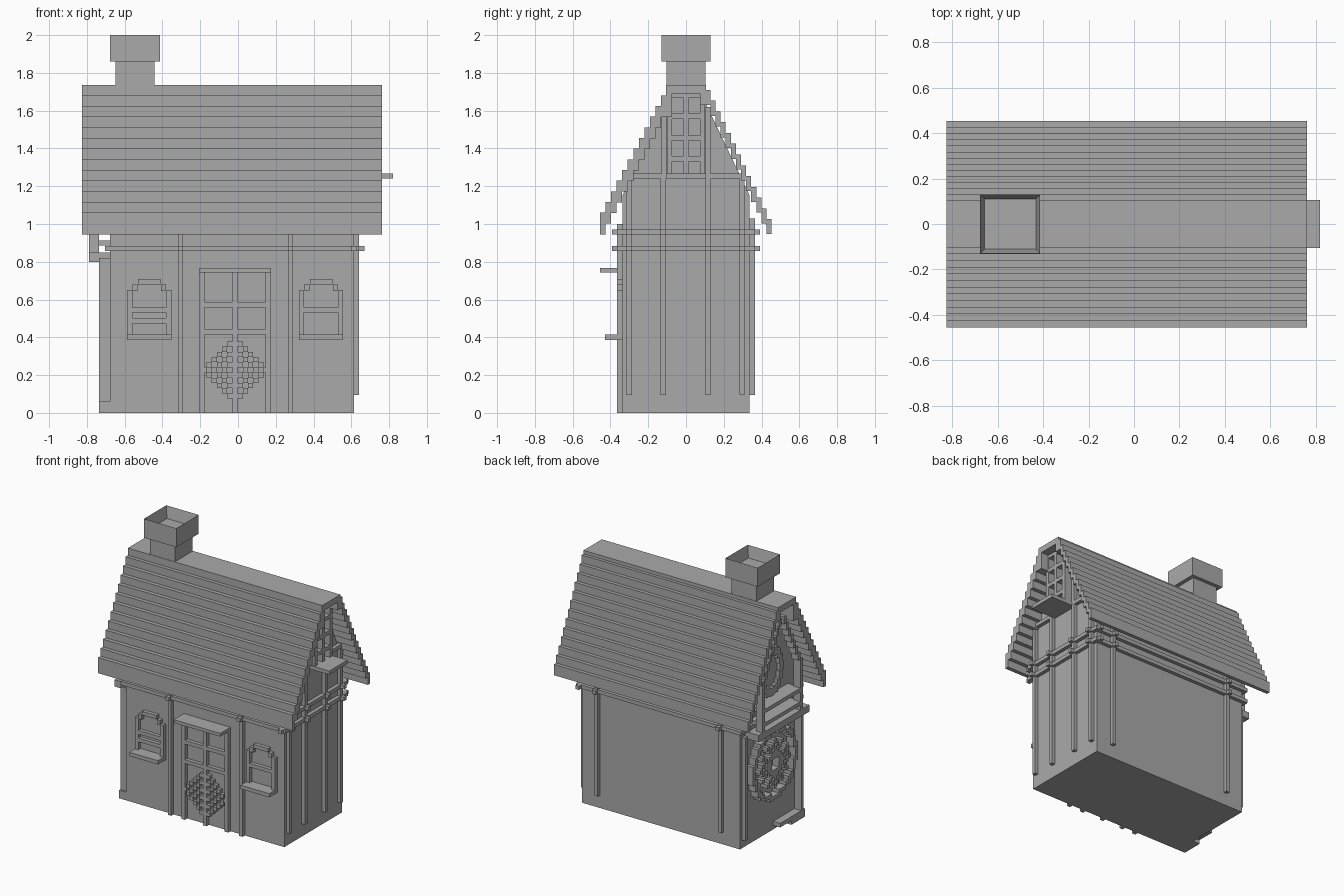
import bpy, bmesh, math

cube = bpy.data.objects.get("Cube")
if cube:
    bpy.data.objects.remove(cube, do_unlink=True)

grey = bpy.data.materials.new("stone_grey")
grey.use_nodes = True
colour = (0.4, 0.4, 0.4, 1)
grey.diffuse_color = colour
grey.node_tree.nodes["Principled BSDF"].inputs["Base Color"].default_value = colour

UNIT = 0.0275                      # thickness of one timber
EAST, WEST, SIDE = 0.614, -0.677, 0.337   # wall planes


def finish(name, bm):
    bmesh.ops.recalc_face_normals(bm, faces=bm.faces)
    mesh = bpy.data.meshes.new(name)
    bm.to_mesh(mesh)
    bm.free()
    mesh.materials.append(grey)
    obj = bpy.data.objects.new(name, mesh)
    bpy.context.scene.collection.objects.link(obj)
    return obj


def add_box(bm, xs, ys, zs):
    verts = [bm.verts.new((x, y, z)) for x in xs for y in ys for z in zs]
    for quad in ("0132", "4576", "0154", "2376", "0264", "1375"):
        bm.faces.new([verts[int(c)] for c in quad])


def boxes(name, items):
    bm = bmesh.new()
    for item in items:
        add_box(bm, *item)
    return finish(name, bm)


def extrude_x(name, profile, x_start, x_end):
    bm = bmesh.new()
    face = bm.faces.new([bm.verts.new((x_start, y, z)) for y, z in profile])
    moved = bmesh.ops.extrude_face_region(bm, geom=[face])["geom"]
    verts = [g for g in moved if isinstance(g, bmesh.types.BMVert)]
    bmesh.ops.translate(bm, verts=verts, vec=(x_end - x_start, 0, 0))
    return finish(name, bm)


def span(centre, half=UNIT / 2):
    return (centre - half, centre + half)


# House body with both gables
half = [(SIDE, 0), (SIDE, 1.15), (0.085, 1.68)]
extrude_x("house_body", half + [(-y, z) for y, z in reversed(half)], WEST, EAST)


# Stepped roof shell
def slope(side, eave_y, top, run, rise, count):
    points = [(side * eave_y, top)]
    for i in range(1, count):
        y = side * (eave_y - run * i)
        points += [(y, top + rise * (i - 1)), (y, top + rise * i)]
    return points


front = slope(-1, 0.455, 1.06, 0.0293, 0.0565, 12)
back = slope(1, 0.453, 1.026, 0.027, 0.057, 13)
ridge_y, ridge_z = 0.106, 1.735
outer = front + [(-ridge_y, front[-1][1]), (-ridge_y, ridge_z),
                 (ridge_y, ridge_z), (ridge_y, back[-1][1])] + back[::-1]
lower_front = [(y, z - 0.115) for y, z in front]
lower_back = [(y, z - 0.08) for y, z in back]
inner_y, inner_z = 0.075, 1.69
inner = lower_back + [(inner_y, lower_back[-1][1]), (inner_y, inner_z),
                      (-inner_y, inner_z), (-inner_y, lower_front[-1][1])]
extrude_x("roof", outer + inner + lower_front[::-1], -0.825, 0.762)

# Chimney with a hollow cap
chimney_x = -0.545
boxes("chimney_neck", [(span(chimney_x, 0.103), span(0, 0.103), (1.6, 1.87))])
bm = bmesh.new()
add_box(bm, span(chimney_x, 0.132), span(0, 0.13), (1.86, 2))
bmesh.ops.recalc_face_normals(bm, faces=bm.faces)
top = max(bm.faces, key=lambda f: f.calc_center_median().z)
bmesh.ops.inset_region(bm, faces=[top], thickness=UNIT)
bmesh.ops.translate(bm, verts=top.verts, vec=(0, 0, -0.085))
finish("chimney_cap", bm)

# Wall posts
front_y = (-SIDE - UNIT, -SIDE)
back_y = (SIDE, SIDE + UNIT)
east_x = (EAST, EAST + UNIT)
west_x = (WEST - UNIT, WEST)
front_posts = (-0.304, 0.278)
back_posts = (-0.53, 0.48)
east_posts = (-0.3, -0.12, 0.116, 0.296)
foot = 0.095
boxes("front_posts", [(span(x), front_y, (0, 1)) for x in front_posts])
boxes("back_posts", [(span(x), back_y, (foot, 1.03)) for x in back_posts])
boxes("right_gable_posts", [(east_x, span(y), (foot, 1.24)) for y in east_posts])
boxes("left_gable_posts", [((-0.735, WEST), span(-0.31), (0.06, 0.82)),
                           (west_x, span(0.3), (0.06, 0.82))])

# Horizontal bands with pegs where they cross the posts
bands, pegs = [], []
for z in (0.87, 0.957):
    level = span(z)
    bands.append(((west_x[0], east_x[1]), (front_y[0], back_y[1]), level))
    for x in front_posts + (EAST,):
        pegs.append((span(x), (front_y[0] - UNIT, -SIDE), level))
    for x in back_posts + (EAST,):
        pegs.append((span(x), (SIDE, back_y[1] + UNIT), level))
    for y in east_posts:
        pegs.append(((EAST, east_x[1] + UNIT), span(y), level))
boxes("wall_bands", bands)
boxes("band_pegs", pegs)
boxes("right_gable_band", [(east_x, span(0, 0.31), (1.24, 1.267))])

# Front door: frame, bars and projecting lintel
door_x, door_half = -0.016, 0.19
frame = [(span(door_x + k * (door_half - UNIT / 2)), front_y, (0, 0.75)) for k in (-1, 0, 1)]
frame += [(span(door_x, door_half), front_y, span(z)) for z in (0.43, 0.573)]
boxes("door_frame", frame)
boxes("door_lintel", [(span(door_x, door_half), (-0.455, -SIDE), (0.743, 0.767))])

# Diamond of studs on the door
studs = []
for i in range(-6, 7):
    for j in range(-5, 6):
        if abs(i) + abs(j) <= 6 and (i + j) % 2 == 0:
            studs.append((span(door_x + i * UNIT), front_y, span(0.227 + j * UNIT)))
boxes("door_diamond", studs)


# Front windows with stepped arch, bars and sill
def front_window(name, x, bars):
    edge = 0.117
    items = [(span(x, edge), (-0.43, -SIDE), (0.387, 0.415))]
    for s in (-1, 1):
        items.append((span(x + s * (edge - UNIT / 2)), front_y, (0.41, 0.65)))
        items.append((span(x + s * (edge - UNIT * 1.5)), front_y, (0.645, 0.68)))
    items.append((span(x, 0.06), front_y, (0.68, 0.708)))
    items += [(span(x, edge), front_y, span(z)) for z in bars]
    boxes(name, items)


front_window("front_window_right", -0.47, (0.545, 0.488))
front_window("front_window_left", 0.44, (0.545,))

# Right gable: tall window and small balcony
tall_x = (EAST, 0.7)
tall = [(tall_x, span(y), (1.26, 1.69)) for y in (-0.087, 0, 0.087)]
tall += [(east_x, span(y), (1.26, 1.62)) for y in (-0.116, 0.116)]
tall += [(tall_x, span(0, 0.1), span(z)) for z in (1.345, 1.455, 1.57, 1.68)]
boxes("tall_window", tall)
boxes("right_balcony", [((EAST, 0.82), span(0, 0.106), (1.24, 1.267))])

# Left gable: round window made of small blocks
blocks = []
for j in range(-9, 10):
    for k in range(-9, 10):
        r = math.hypot(j, k)
        ring = 8.1 <= r < 9.3
        petals = 3.6 <= r < 6.2 and abs(abs(j) - abs(k)) > 1 and (j + k) % 2 == 0
        heart = 1.5 < r < 3.3
        if ring or petals or heart:
            blocks.append(((WEST - 2 * UNIT, WEST), span(j * UNIT), span(0.52 + k * UNIT)))
boxes("round_window", blocks)

# Left gable: balcony, framed upper window and step
porch_x = (-0.79, -0.735)
boxes("left_balcony", [((-0.79, WEST), (-0.31, 0.28), (0.8, 0.85))])
upper = [(porch_x, span(s * 0.22), (0.85, 1.2)) for s in (-1, 1)]
upper += [((porch_x[0], WEST), span(0, 0.22), span(z)) for z in (0.9, 1)]
for i in range(8):
    for s in (-1, 1):
        upper.append((porch_x, span(s * (0.22 - i * UNIT)), span(1.2 + i * 2 * UNIT, UNIT)))
for i in range(16):
    angle = math.tau * i / 16
    upper.append((west_x, span(0.115 * math.cos(angle), 0.022),
                  span(1.19 + 0.15 * math.sin(angle), 0.03)))
boxes("upper_window_frame", upper)
boxes("side_step", [((-0.735, WEST), (-SIDE, -0.18), (0, 0.06)),
                    ((-0.735, WEST), (-0.2, -0.05), (0.03, 0.06))])
